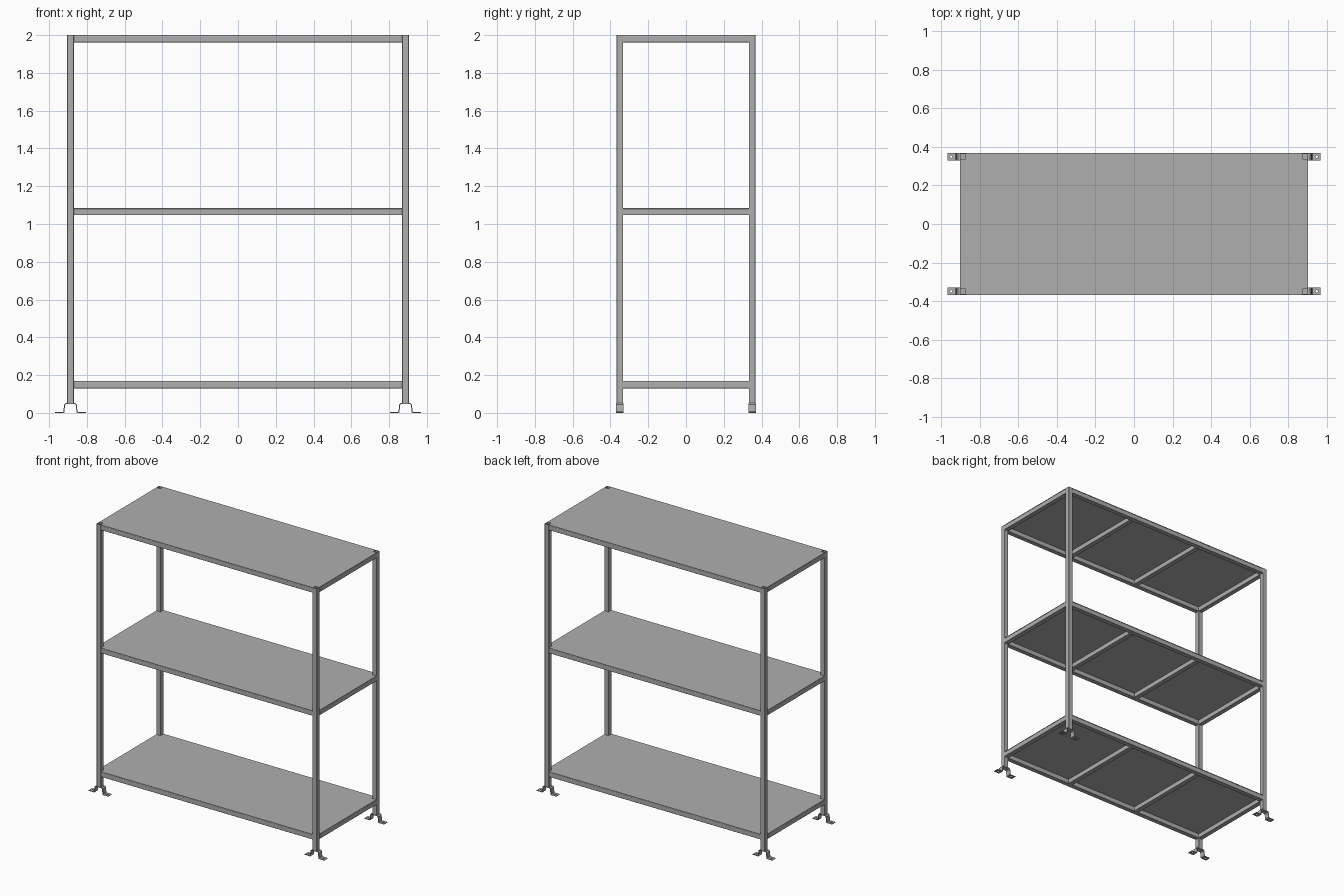
import bpy, bmesh, math
from mathutils import Vector

if "Cube" in bpy.data.objects:
    bpy.data.objects.remove(bpy.data.objects["Cube"])

T = 0.035             # tube size
X, Y = 0.887, 0.350   # post centre lines
SHEET = 0.004         # shelf sheet thickness

steel = bpy.data.materials.new("grey_steel")
steel.diffuse_color = (0.43, 0.43, 0.43, 1)
steel.use_nodes = True
steel.node_tree.nodes["Principled BSDF"].inputs["Base Color"].default_value = steel.diffuse_color


def add_mirror(ob, axes):
    m = ob.modifiers.new("mirror", 'MIRROR')
    m.use_axis = (axes[0], axes[1], False)
    m.use_mirror_merge = False


def finish(bm, name, mirror=(False, False)):
    bmesh.ops.recalc_face_normals(bm, faces=bm.faces)
    me = bpy.data.meshes.new(name)
    bm.to_mesh(me)
    bm.free()
    me.materials.append(steel)
    ob = bpy.data.objects.new(name, me)
    bpy.context.collection.objects.link(ob)
    if any(mirror):
        add_mirror(ob, mirror)
    return ob


def rounded_square(half, r, n=3):
    pts = []
    for k, (sx, sy) in enumerate([(1, 1), (-1, 1), (-1, -1), (1, -1)]):
        for i in range(n + 1):
            a = math.pi / 2 * (k + i / n)
            pts.append((sx * (half - r) + r * math.cos(a),
                        sy * (half - r) + r * math.sin(a)))
    return pts


def tube(name, p0, p1, mirror=(False, False)):
    """Hollow square tube with slightly rounded corners along one axis."""
    p0, p1 = Vector(p0), Vector(p1)
    d = (p1 - p0).normalized()
    u = Vector((1, 0, 0)) if abs(d.x) < 0.5 else Vector((0, 1, 0))
    v = d.cross(u)
    bm = bmesh.new()
    rings = []
    for p, half, r in ((p0, T / 2, 0.003), (p1, T / 2, 0.003),
                       (p1, T / 2 - 0.004, 0.002), (p0, T / 2 - 0.004, 0.002)):
        rings.append([bm.verts.new(p + u * a + v * b)
                      for a, b in rounded_square(half, r)])
    for k in range(4):
        a, b = rings[k], rings[(k + 1) % 4]
        for i in range(len(a)):
            j = (i + 1) % len(a)
            bm.faces.new((a[i], a[j], b[j], b[i]))
    return finish(bm, name, mirror)


def prism(name, pts, offset):
    """Closed outline extruded by an offset."""
    bm = bmesh.new()
    f = bm.faces.new([bm.verts.new(p) for p in pts])
    ext = bmesh.ops.extrude_face_region(bm, geom=[f])
    bmesh.ops.translate(bm, vec=offset,
                        verts=[g for g in ext["geom"] if isinstance(g, bmesh.types.BMVert)])
    return finish(bm, name)


# Four corner posts
tube("corner_post", (X, Y, 0.05), (X, Y, 2.0), mirror=(True, True))

# Three shelves: rails, cross bars and a sheet notched around the posts
xi, yi = X - T / 2, Y - T / 2
xo, yo = X + T / 2, Y + T / 2
for level, top in (("bottom", 0.168), ("middle", 1.086), ("top", 2.0)):
    zc = top - SHEET - T / 2
    tube(level + "_long_rail", (-xi, Y, zc), (xi, Y, zc), (False, True))
    tube(level + "_side_rail", (X, -yi, zc), (X, yi, zc), (True, False))
    tube(level + "_cross_bar", (0.3, -yi, zc), (0.3, yi, zc), (True, False))
    corner = [(xo, yi), (xi, yi), (xi, yo)]
    back = corner + [(-x, y) for x, y in reversed(corner)]
    outline = back + [(x, -y) for x, y in reversed(back)]
    prism(level + "_shelf_sheet", [(x, y, top) for x, y in outline], (0, 0, -SHEET))

# Bent hat-shaped feet with a bolt hole in each flange
upper = [(0.081, 0.005), (0.040, 0.005), (0.037, 0.008), (0.034, 0.044), (0.026, 0.052)]
lower = [(0.081, 0), (0.036, 0), (0.032, 0.004), (0.029, 0.041), (0.024, 0.047)]
section = (upper + [(-x, z) for x, z in reversed(upper)]
           + [(-x, z) for x, z in lower] + list(reversed(lower)))
foot = prism("foot_bracket", [(X + x, yo - 0.037, z) for x, z in section], (0, 0.039, 0))

bm = bmesh.new()
for s in (-1, 1):
    r = bmesh.ops.create_cone(bm, cap_ends=True, segments=16,
                              radius1=0.007, radius2=0.007, depth=0.03)
    bmesh.ops.translate(bm, verts=r["verts"], vec=(X + s * 0.061, Y, 0.0))
cutter = finish(bm, "bolt_hole_cutter")
cutter.hide_render = True
cutter.display_type = 'WIRE'
b = foot.modifiers.new("holes", 'BOOLEAN')
b.operation = 'DIFFERENCE'
b.solver = 'EXACT'
b.object = cutter
add_mirror(foot, (True, True))
